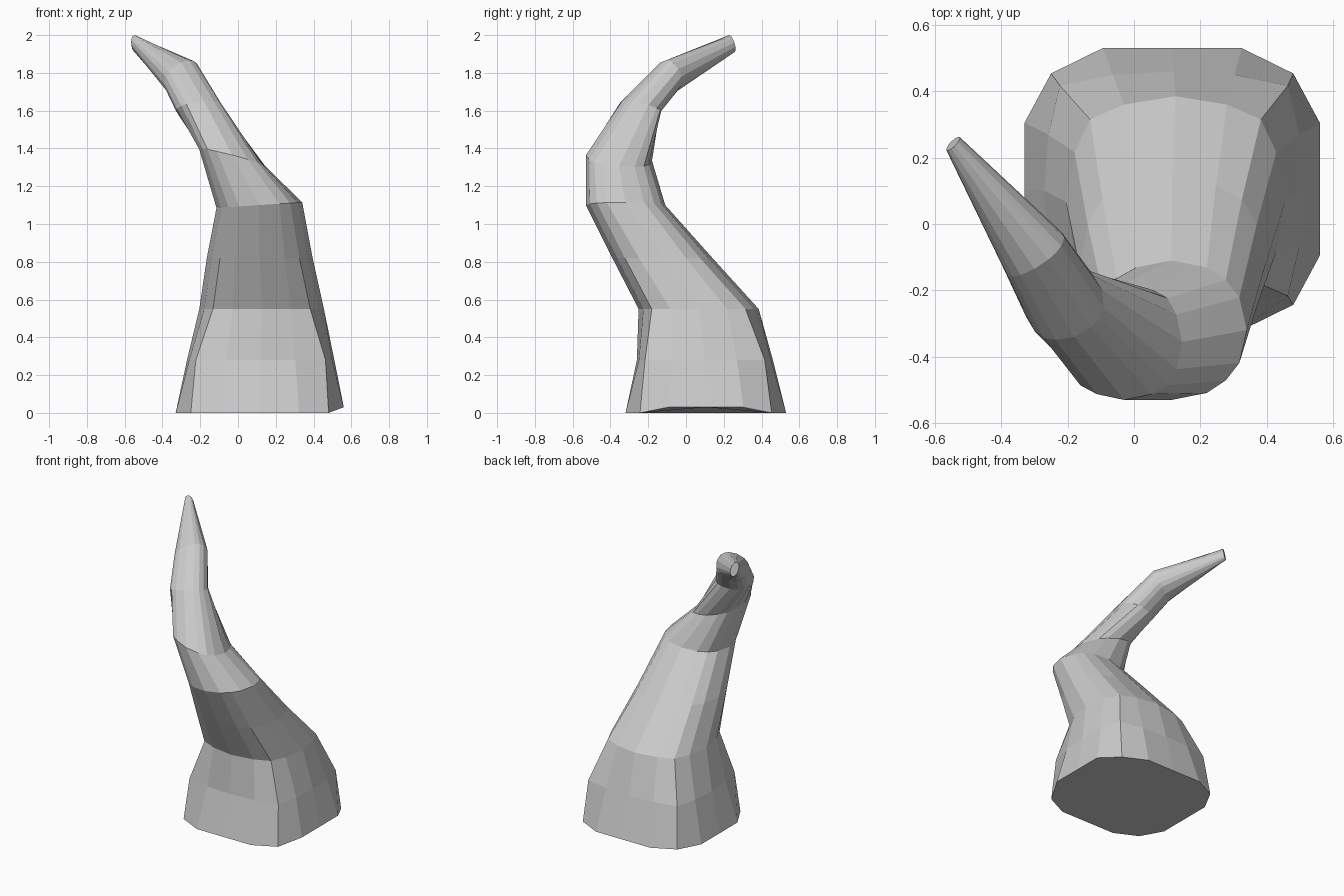
import bpy, bmesh
from mathutils import Vector

if "Cube" in bpy.data.objects:
    bpy.data.objects.remove(bpy.data.objects["Cube"])

# Each ring: centre, half-axis to the right, half-axis to the back,
# corner squareness, shoulder fullness
RINGS = [
    ((0.115, 0.105, 0.0), (0.445, 0, 0), (0, 0.425, 0), 0.82, 1.0),
    ((0.12, 0.10, 0.28), (0.39, 0, 0), (0, 0.36, 0), 0.88, 0.97),
    ((0.125, 0.067, 0.55), (0.33, 0, 0), (0, 0.318, 0), 0.78, 0.92),
    ((0.115, -0.125, 0.82), (0.28, 0, 0), (0, 0.265, 0), 0.75, 0.91),
    ((0.113, -0.32, 1.10), (0.227, 0, 0.015), (0, 0.21, 0), 0.72, 0.9),
    ((-0.03, -0.355, 1.35), (0.175, 0, -0.045), (0, 0.175, -0.015), 0.75, 0.9),
    ((-0.21, -0.24, 1.62), (0.115, 0.04, 0.01), (-0.03, 0.1, -0.03), 0.74, 0.9),
    ((-0.30, -0.09, 1.78), (0.09, 0.05, 0.04), (0, 0.045, -0.075), 0.72, 0.9),
    ((-0.545, 0.242, 1.955), (0.02, 0.014, 0.005), (0.005, 0.015, -0.045), 0.72, 0.9),
]


def ring_points(centre, right, back, corner, shoulder):
    """Sixteen points round a softened square."""
    c, u, v = Vector(centre), Vector(right), Vector(back)
    quarter = [(1, 0), (shoulder, 0.47), (corner, corner), (0.47, shoulder)]
    pts = []
    for _ in range(4):
        pts += [c + u * a + v * b for a, b in quarter]
        u, v = v, -u
    return pts


bm = bmesh.new()
loops = [[bm.verts.new(p) for p in ring_points(*r)] for r in RINGS]

# Slightly lifted right-hand foot of the base
for v in loops[0]:
    if v.co.x > 0.53:
        v.co.z = 0.03

# Horn walls between neighbouring rings
for low, high in zip(loops, loops[1:]):
    for i in range(16):
        j = (i + 1) % 16
        bm.faces.new((low[i], low[j], high[j], high[i]))

# Closed base and blunt tip
bm.faces.new(loops[0])
bm.faces.new(loops[-1])
bmesh.ops.recalc_face_normals(bm, faces=bm.faces[:])

mesh = bpy.data.meshes.new("horn")
bm.to_mesh(mesh)
bm.free()
horn = bpy.data.objects.new("horn", mesh)
bpy.context.collection.objects.link(horn)

# Plain grey surface
grey = bpy.data.materials.new("light_grey")
grey.diffuse_color = (0.6, 0.6, 0.6, 1)
grey.use_nodes = True
grey.node_tree.nodes["Principled BSDF"].inputs["Base Color"].default_value = grey.diffuse_color
mesh.materials.append(grey)
